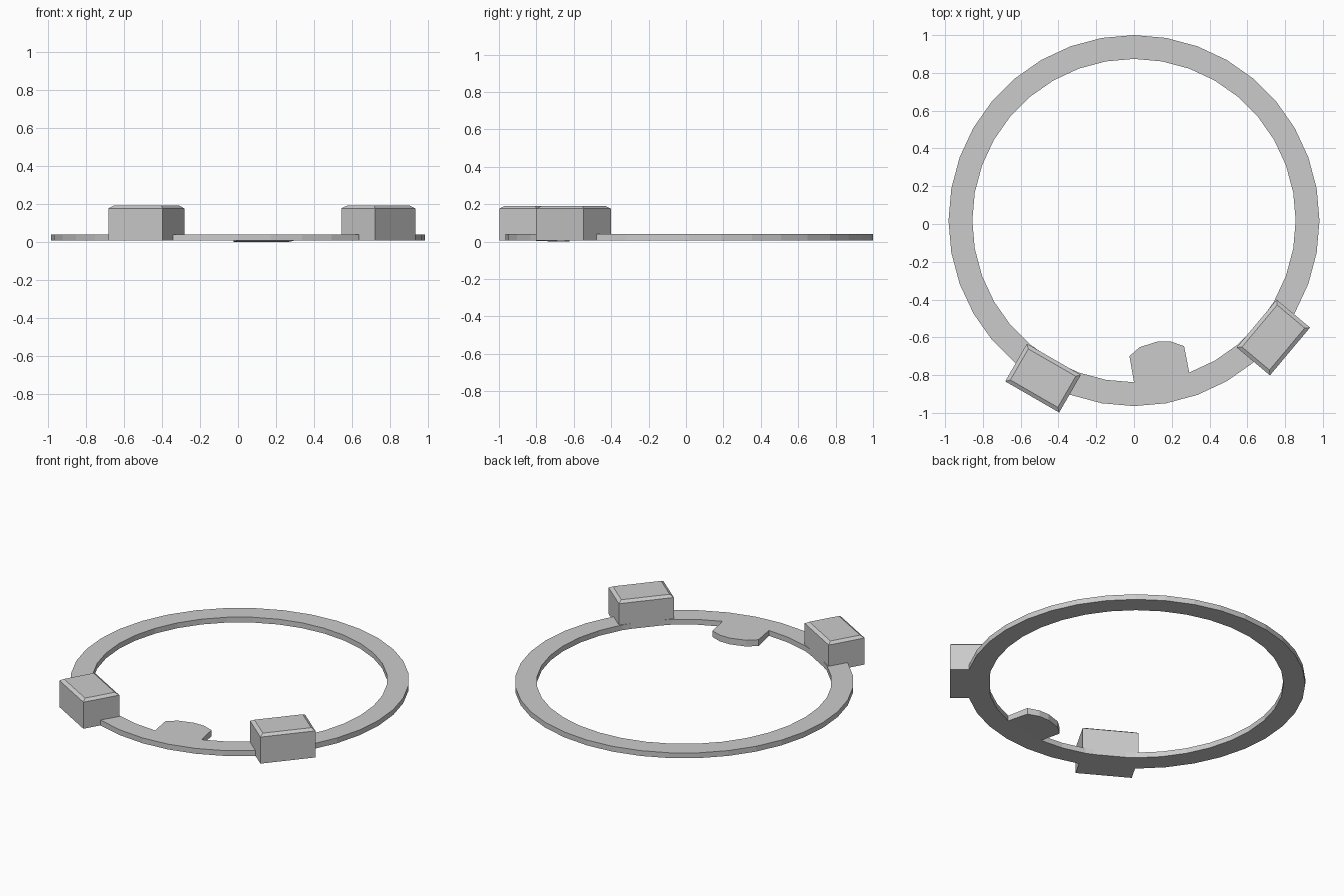
import bpy, bmesh
from math import sin, cos, radians
from mathutils import Matrix, Vector

if "Cube" in bpy.data.objects:
    bpy.data.objects.remove(bpy.data.objects["Cube"])

CY, BASE, TOP = 0.018, 0.006, 0.04   # ring centre, underside and upper face


def finish(bm, name):
    bmesh.ops.recalc_face_normals(bm, faces=bm.faces)
    mesh = bpy.data.meshes.new(name)
    bm.to_mesh(mesh)
    bm.free()
    obj = bpy.data.objects.new(name, mesh)
    bpy.context.collection.objects.link(obj)
    return obj


# Flat 36-sided ring with an inward tab, raised from one flat outline
bm = bmesh.new()
N = 36


def circle(r):
    return [bm.verts.new((r * cos(radians(i * 10)), CY + r * sin(radians(i * 10)), BASE))
            for i in range(N)]


outer, inner = circle(0.982), circle(0.856)
for i in range(N):
    j = (i + 1) % N
    bm.faces.new((outer[i], outer[j], inner[j], inner[i]))
tab_points = [(-0.024, -0.70), (0.03, -0.652), (0.125, -0.622),
              (0.195, -0.622), (0.265, -0.647)]
tab = [bm.verts.new((x, y, 0)) for x, y in tab_points]
bm.faces.new([inner[29], inner[28], inner[27]] + tab)
raised = bmesh.ops.extrude_face_region(bm, geom=bm.faces[:])
for v in raised["geom"]:
    if isinstance(v, bmesh.types.BMVert):
        v.co.z = TOP
finish(bm, "ring_with_tab")


# Blocks sitting across the ring, with chamfered top edges
def block(name, angle):
    bm = bmesh.new()
    a = radians(angle)
    place = Matrix.Translation((0.963 * cos(a), CY + 0.963 * sin(a), 0)) @ Matrix.Rotation(a, 4, 'Z')
    loops = []
    for z, inset in ((BASE, 0), (0.176, 0), (0.19, 0.02)):
        hx, hy = 0.115 - inset, 0.165 - inset
        loops.append([bm.verts.new(place @ Vector((sx * hx, sy * hy, z)))
                      for sx, sy in ((-1, -1), (1, -1), (1, 1), (-1, 1))])
    for low, high in zip(loops, loops[1:]):
        for i in range(4):
            j = (i + 1) % 4
            bm.faces.new((low[i], low[j], high[j], high[i]))
    bm.faces.new(loops[0][::-1])
    bm.faces.new(loops[-1])
    finish(bm, name)


block("left_block", -120)
block("right_block", -40)
